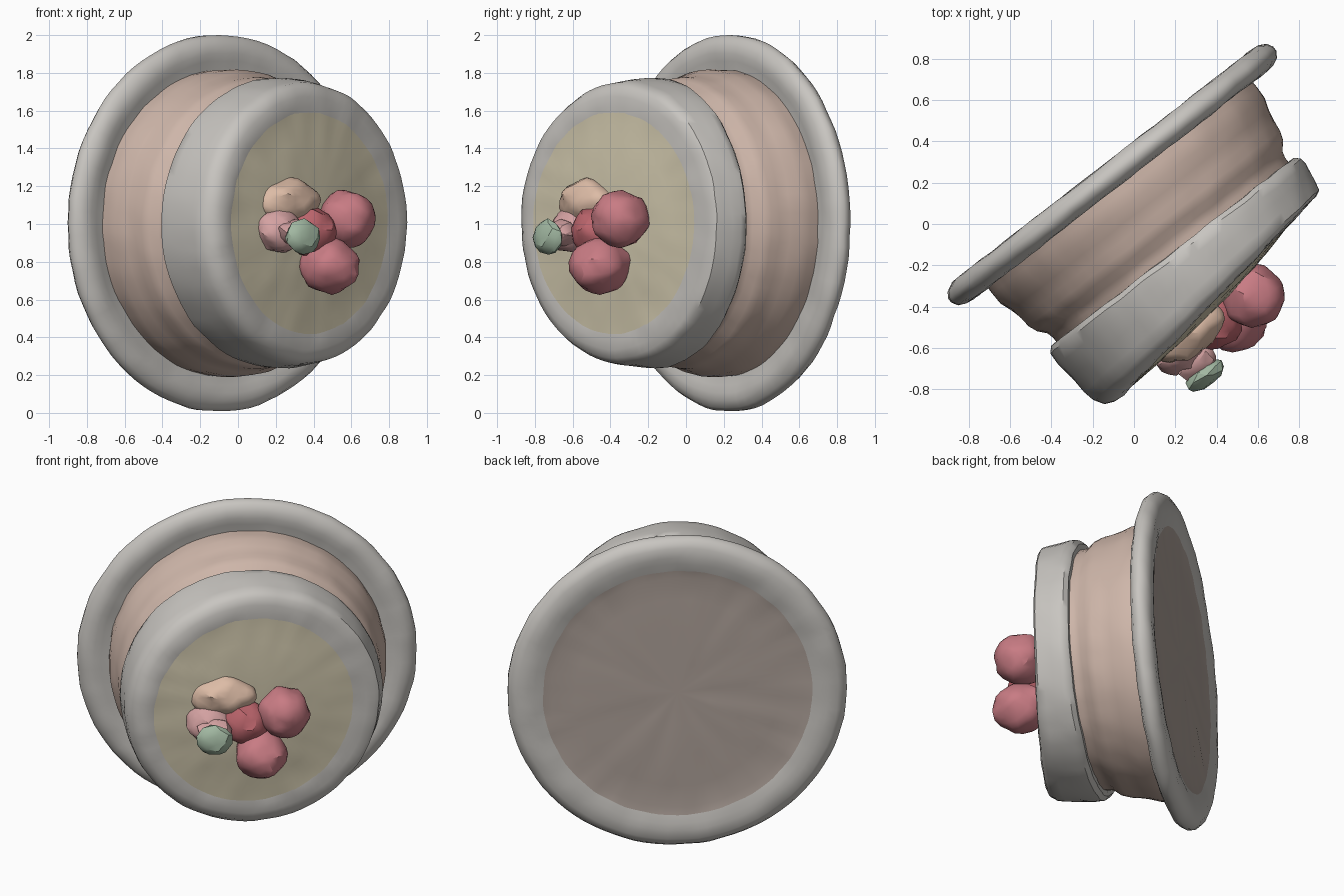
import bpy, bmesh
from math import sin, cos, pi
from mathutils import Vector, noise

if "Cube" in bpy.data.objects:
    bpy.data.objects.remove(bpy.data.objects["Cube"])

# Cake axis lies horizontal, pointing front-right; local x/y/z = U/up/AXIS
U, UP, AXIS = Vector((0.79, 0.613, 0)), Vector((0, 0, 1)), Vector((0.613, -0.79, 0))
ORIGIN = Vector((-0.105, 0.24, 1.005))
WHITE, BROWN = (0.58, 0.56, 0.53), (0.45, 0.38, 0.34)
SPONGE, CREAM = (0.62, 0.47, 0.40), (0.64, 0.58, 0.42)


def finish(bm, name, color, angle):
    me = bpy.data.meshes.new(name)
    bm.to_mesh(me)
    bm.free()
    ob = bpy.data.objects.new(name, me)
    bpy.context.collection.objects.link(ob)
    mat = bpy.data.materials.new(name + "_colour")
    mat.diffuse_color = (*color, 1)
    mat.use_nodes = True
    mat.node_tree.nodes["Principled BSDF"].inputs["Base Color"].default_value = mat.diffuse_color
    me.materials.append(mat)
    bpy.ops.object.select_all(action='DESELECT')
    ob.select_set(True)
    bpy.context.view_layer.objects.active = ob
    bpy.ops.object.shade_smooth_by_angle(angle=angle)
    return ob


def ramp(h, start, span):
    return max(0, min(1, (h - start) / span))


def lathe(name, profile, color, steps=96, rough=0.006):
    """Revolve (radius, height) points round the cake axis, slightly uneven."""
    bm = bmesh.new()
    rings = []
    for r, h in profile:
        if r == 0:
            ring = [bm.verts.new((0, 0, h))] * steps
        else:
            ring = [bm.verts.new((r * cos(2 * pi * i / steps), r * sin(2 * pi * i / steps), h))
                    for i in range(steps)]
        rings.append(ring)
    for a, b in zip(rings, rings[1:]):
        for i in range(steps):
            j = (i + 1) % steps
            vs = list(dict.fromkeys((a[i], a[j], b[j], b[i])))
            bm.faces.new(vs)
    for v in bm.verts:
        x, y, h = v.co
        # the iced top leans across the cake, its cream a little more
        h -= x * (0.09 * ramp(h, 0.5, 0.22) + 0.05 * ramp(h, 0.75, 0.04))
        p = Vector((x, y, h))
        p += noise.noise_vector(p * 9) * rough
        v.co = ORIGIN + U * p.x + UP * p.y + AXIS * p.z
    return finish(bm, name, color, 0.7)


def blob(name, loc, size, color, sub=3, rough=0.02):
    """Lumpy fruit piece, size given along U, up and AXIS."""
    bm = bmesh.new()
    bmesh.ops.create_icosphere(bm, subdivisions=sub, radius=1)
    for v in bm.verts:
        p = v.co.copy()
        v.co = (Vector(loc) + U * p.x * size[0] + UP * p.y * size[1] + AXIS * p.z * size[2]
                + noise.noise_vector(p * 1.7 + Vector(loc) * 5) * rough)
    return finish(bm, name, color, 0.5)


# Plate: nearly flat underside and rolled rim
lathe("plate_underside", [(0, -0.045), (0.2, -0.045), (0.4, -0.045), (0.6, -0.043),
                          (0.74, -0.04), (0.79, -0.048)], BROWN)
lathe("plate_rim", [(0.79, -0.048), (0.84, -0.06), (0.88, -0.064), (0.94, -0.062),
                    (0.978, -0.04), (0.996, -0.01), (0.996, 0.015), (0.978, 0.043),
                    (0.94, 0.06), (0.90, 0.065), (0.86, 0.055), (0.80, 0.045)], WHITE)

# Sponge wall with soft layer grooves
lathe("sponge", [(0.812, 0.045), (0.815, 0.10), (0.812, 0.16), (0.79, 0.22), (0.775, 0.28),
                 (0.77, 0.33), (0.755, 0.375), (0.722, 0.415), (0.712, 0.45), (0.71, 0.49)], SPONGE)

# Thick white icing band with a rounded shoulder
lathe("icing_band", [(0.71, 0.475), (0.745, 0.475), (0.768, 0.50), (0.77, 0.55), (0.76, 0.62),
                     (0.752, 0.69), (0.742, 0.74), (0.715, 0.772), (0.67, 0.785), (0.62, 0.79),
                     (0.585, 0.788)], WHITE)

# Gently domed cream top
lathe("cream_top", [(0.59, 0.788), (0.52, 0.792), (0.44, 0.80), (0.36, 0.808), (0.28, 0.815),
                    (0.15, 0.82), (0, 0.82)], CREAM)

# Fruit cluster
RED, PINK, PEACH = (0.58, 0.20, 0.23), (0.66, 0.36, 0.36), (0.72, 0.50, 0.38)
blob("right_berry", (0.575, -0.35, 1.025), (0.155, 0.15, 0.155), RED)
blob("lower_berry", (0.485, -0.455, 0.775), (0.155, 0.145, 0.165), RED)
blob("centre_berry", (0.39, -0.48, 0.96), (0.14, 0.13, 0.12), (0.5, 0.13, 0.15))
blob("left_berry", (0.22, -0.605, 0.965), (0.13, 0.12, 0.11), PINK)
blob("fruit_slice", (0.265, -0.525, 1.12), (0.19, 0.12, 0.11), PEACH)
blob("leaf", (0.345, -0.73, 0.93), (0.11, 0.095, 0.055), (0.36, 0.48, 0.36), sub=2, rough=0.015)
blob("leaf_stem", (0.30, -0.66, 0.95), (0.10, 0.07, 0.09), PINK, sub=2)
